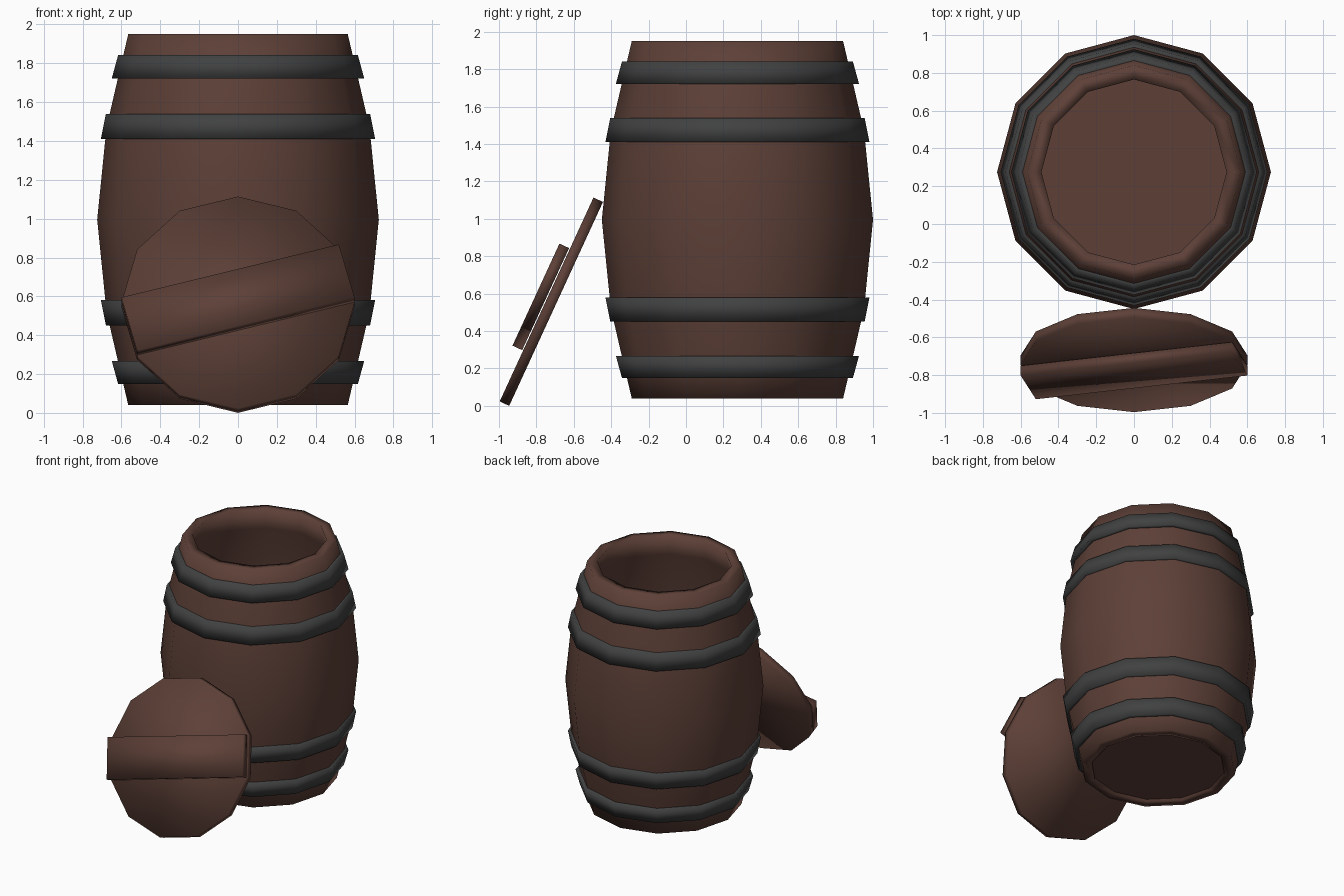
import bpy, bmesh, math
from mathutils import Matrix, Vector

if "Cube" in bpy.data.objects:
    bpy.data.objects.remove(bpy.data.objects["Cube"], do_unlink=True)

SIDES = 12
MID_Z = 0.995      # mirror height of the barrel
BARREL = Matrix.Translation((0, 0.275, 0))


def material(name, rgb):
    mat = bpy.data.materials.new(name)
    mat.use_nodes = True
    mat.diffuse_color = (*rgb, 1)
    mat.node_tree.nodes["Principled BSDF"].inputs["Base Color"].default_value = (*rgb, 1)
    mat.node_tree.nodes["Principled BSDF"].inputs["Roughness"].default_value = 0.8
    return mat


def finish(name, bm, mat, matrix, smooth=True):
    bmesh.ops.recalc_face_normals(bm, faces=bm.faces)
    for face in bm.faces:
        face.smooth = smooth
    mesh = bpy.data.meshes.new(name)
    bm.to_mesh(mesh)
    bm.free()
    mesh.materials.append(mat)
    obj = bpy.data.objects.new(name, mesh)
    obj.matrix_world = matrix
    bpy.context.collection.objects.link(obj)
    return obj


def lathe(name, profile, mat, matrix, closed=False, smooth=True):
    """Turn (radius, height) points; a closed profile makes a ring, an open one is capped."""
    bm = bmesh.new()
    rings = []
    for r, z in profile:
        angles = [math.tau * i / SIDES for i in range(SIDES)]
        rings.append([bm.verts.new((r * math.cos(a), r * math.sin(a), z)) for a in angles])
    pairs = list(zip(rings, rings[1:]))
    if closed:
        pairs.append((rings[-1], rings[0]))
    else:
        bm.faces.new(rings[0])
        bm.faces.new(rings[-1])
    for a, b in pairs:
        for i in range(SIDES):
            j = (i + 1) % SIDES
            bm.faces.new((a[i], a[j], b[j], b[i]))
    return finish(name, bm, mat, matrix, smooth)


wood = material("dark_brown_wood", (0.109, 0.051, 0.038))
iron = material("charcoal_iron", (0.052, 0.053, 0.054))

# Hollow bulging shell
upper = [(0.725, 0), (0.677, 0.475), (0.605, 0.785), (0.565, 0.955)]
outer = [(r, MID_Z - h) for r, h in reversed(upper[1:])] + [(r, MID_Z + h) for r, h in upper]
inner = [(r - 0.075, z) for r, z in reversed(outer)]
lathe("barrel_shell", outer + inner, wood, BARREL, closed=True)

# Recessed bottom
lathe("barrel_bottom", [(0.5, 0.06), (0.5, 0.1)], wood, BARREL, smooth=False)

# Hoops, mirrored between the two ends: (low height, low radius, high height, high radius)
hoops = {"inner": (0.415, 0.706, 0.545, 0.68), "outer": (0.727, 0.65, 0.847, 0.617)}
for place, (h0, r0, h1, r1) in hoops.items():
    for end, sign in (("upper", 1), ("lower", -1)):
        z0, z1 = MID_Z + sign * h0, MID_Z + sign * h1
        ring = [(r0, z0), (r1, z1), (r1 - 0.05, z1), (r0 - 0.05, z0)]
        lathe(f"{end}_{place}_hoop", ring, iron, BARREL, closed=True)

# Lid leaning on the front of the barrel
LEAN = Matrix.Translation((0, -0.72, 0.557)) @ Matrix.Rotation(math.radians(65.3), 4, "X")
lathe("lid", [(0.6, -0.028), (0.6, 0.028)], wood, LEAN)

# Plank across the lid, its corners meeting the lid corners
bm = bmesh.new()
bmesh.ops.create_cube(bm, size=1)
bmesh.ops.scale(bm, vec=Vector((1.159, 0.311, 0.057)), verts=bm.verts)
plank_matrix = LEAN @ Matrix.Rotation(math.radians(15), 4, "Z") @ Matrix.Translation((0, 0, 0.062))
finish("lid_plank", bm, wood, plank_matrix)
